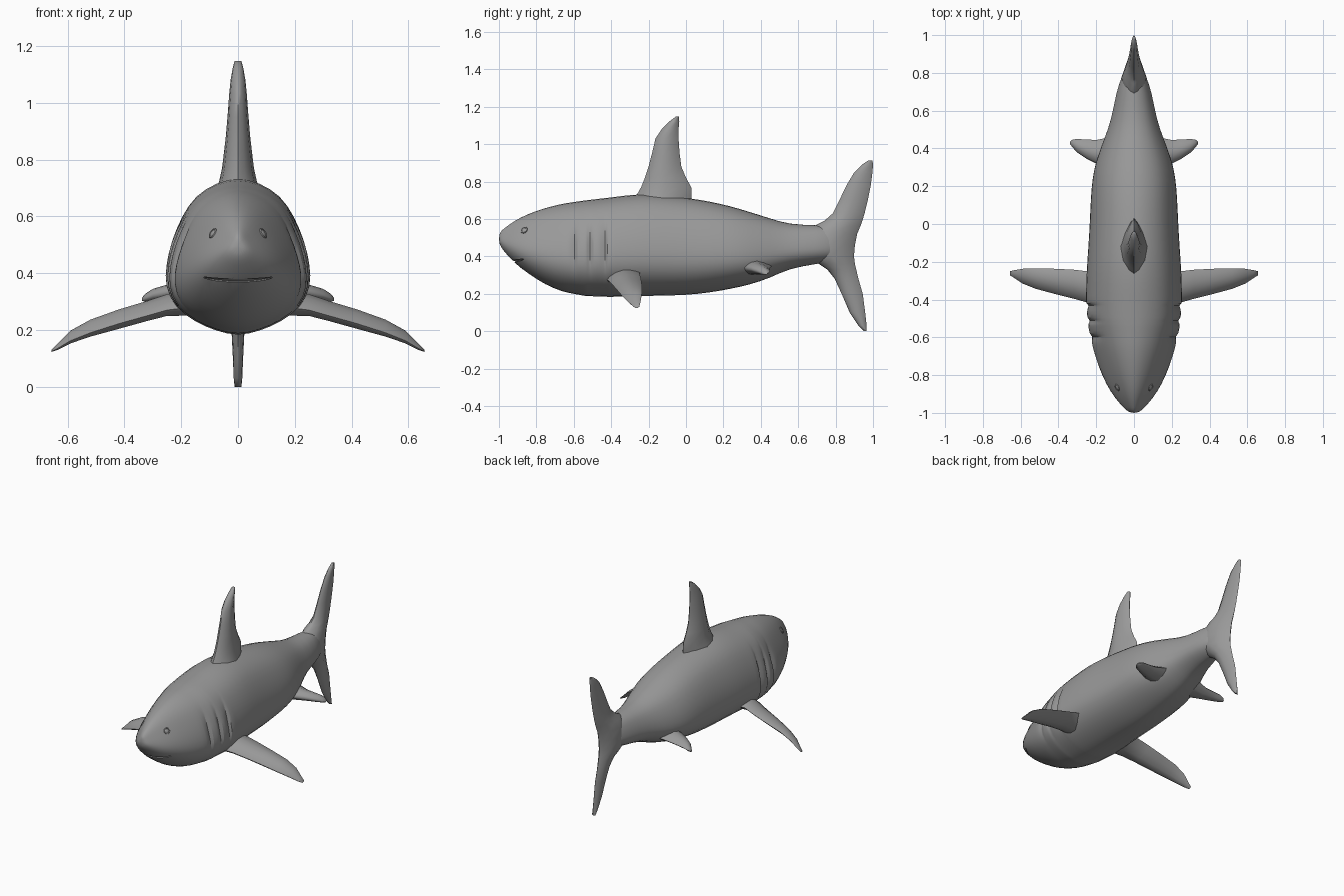
import bpy, bmesh, math
from mathutils import Vector

if "Cube" in bpy.data.objects:
    bpy.data.objects.remove(bpy.data.objects["Cube"])

# skin colour
GREY = bpy.data.materials.new("grey_skin")
GREY.diffuse_color = (.32, .32, .32, 1)
GREY.use_nodes = True
GREY.node_tree.nodes["Principled BSDF"].inputs["Base Color"].default_value = GREY.diffuse_color


def smooth(ob, angle=60):
    bpy.ops.object.select_all(action='DESELECT')
    ob.select_set(True)
    bpy.context.view_layer.objects.active = ob
    bpy.ops.object.shade_smooth_by_angle(angle=math.radians(angle))
    if not ob.data.materials:
        ob.data.materials.append(GREY)


def loft(name, rings, angle=60):
    """Skin a list of equal-length vertex rings and cap both ends."""
    bm = bmesh.new()
    vs = [[bm.verts.new(p) for p in r] for r in rings]
    n = len(rings[0])
    for a, b in zip(vs, vs[1:]):
        for i in range(n):
            j = (i + 1) % n
            bm.faces.new((a[i], a[j], b[j], b[i]))
    bm.faces.new(vs[0])
    bm.faces.new(vs[-1])
    bmesh.ops.recalc_face_normals(bm, faces=bm.faces)
    me = bpy.data.meshes.new(name)
    bm.to_mesh(me)
    bm.free()
    ob = bpy.data.objects.new(name, me)
    bpy.context.collection.objects.link(ob)
    smooth(ob, angle)
    return ob


def lens(y0, y1, h):
    """Aerofoil section as (chord position, thickness offset) pairs."""
    half = [(0.07, .4), (.25, .85), (.5, 1), (.75, .65), (.93, .25)]
    pts = [(0, 0)] + half + [(1, 0)] + [(c, -t) for c, t in reversed(half)]
    return [(y0 + (y1 - y0) * c, h * t) for c, t in pts]


def upright_fin(name, secs):
    # sections: z, front y, rear y, half thickness
    return loft(name, [[(t, y, z) for y, t in lens(y0, y1, h)] for z, y0, y1, h in secs])


def side_fin(name, secs):
    # sections: x, front y, rear y, front z, rear z, half thickness
    for s, side in ((-1, "left"), (1, "right")):
        rings = []
        for x, y0, y1, z0, z1, h in secs:
            rings.append([(s * x, y, z0 + (z1 - z0) * (y - y0) / (y1 - y0) + t)
                          for y, t in lens(y0, y1, h)])
        loft(f"{name}_{side}", rings)


# body: half cross-sections (width ratio, height ratio) for trunk and head
TRUNK = [(0, 1.01), (.3, .98), (.6, .895), (.79, .76), (.93, .6), (.99, .46),
         (1.01, .32), (.88, .18), (.6, .08), (.3, .02), (0, -.015)]
HEAD = [(0, 1.01), (.22, .97), (.42, .885), (.6, .76), (.79, .62), (.94, .48),
        (1.01, .34), (.93, .2), (.69, .085), (.35, .01), (0, -.01)]
# stations: y, half width, bottom z, top z
STATIONS = [(-1, .018, .472, .518), (-.985, .043, .443, .54), (-.96, .067, .413, .559),
            (-.92, .103, .368, .589), (-.85, .149, .313, .626), (-.75, .192, .248, .661),
            (-.66, .22, .213, .682), (-.54, .243, .19, .699), (-.4, .255, .185, .715),
            (-.25, .252, .19, .735), (-.12, .242, .192, .728), (0, .235, .195, .713),
            (.12, .23, .207, .695), (.24, .222, .228, .668), (.34, .2, .25, .637),
            (.45, .158, .285, .603), (.55, .12, .337, .57), (.7, .094, .36, .567),
            (.78, .066, .375, .56), (.855, .022, .41, .52)]
GILLS = (-.595, -.51, -.43)


def station(y):
    for a, b in zip(STATIONS, STATIONS[1:]):
        if a[0] <= y <= b[0]:
            f = (y - a[0]) / (b[0] - a[0])
            return [p + (q - p) * f for p, q in zip(a, b)]


ys = [s[0] for s in STATIONS]
for g in GILLS:
    ys += [g - .02, g, g + .008]
rings = []
for y in sorted(ys):
    _, w, z0, z1 = station(y)
    f = min(1, max(0, (y + .9) / .4))
    half = []
    for i, (h, t) in enumerate(zip(HEAD, TRUNK)):
        x = w * (h[0] + (t[0] - h[0]) * f)
        if 4 <= i <= 6:
            if y in GILLS:
                x -= .022 if i < 6 else .012
            elif any(abs(y - g - .008) < 1e-4 for g in GILLS):
                x += .004
        half.append((x, z0 + (z1 - z0) * (h[1] + (t[1] - h[1]) * f)))
    rings.append([(x, y, z) for x, z in half] + [(-x, y, z) for x, z in half[-2:0:-1]])
body = loft("body", rings)
sub = body.modifiers.new("rounding", 'SUBSURF')
sub.levels = sub.render_levels = 1
bpy.ops.object.modifier_apply(modifier="rounding")

# eyes: flattened balls in raised lids, seated on the skin
bpy.context.view_layer.update()
for s, side in ((-1, "left"), (1, "right")):
    _, loc, nor, _ = body.closest_point_on_mesh(Vector((s * .088, -.865, .54)))
    rot = nor.to_track_quat('Z', 'Y').to_euler()
    bpy.ops.mesh.primitive_uv_sphere_add(segments=12, ring_count=8, radius=.014,
                                         location=loc, rotation=rot)
    eye = bpy.context.object
    eye.name = f"eye_{side}"
    eye.scale = (1, 1, .35)
    smooth(eye)
    bpy.ops.mesh.primitive_torus_add(major_segments=16, minor_segments=6, major_radius=.016,
                                     minor_radius=.004, location=loc, rotation=rot)
    bpy.context.object.name = f"eyelid_{side}"
    smooth(bpy.context.object)

# mouth: a thin smile-shaped groove cut into the snout
mouth = []
for i in range(-6, 7):
    x = .02 * i
    y, z, h = -.93 + 5 * x * x, .372 + .9 * x * x, .008 * (1 - (i / 7) ** 2)
    mouth.append([(x, y - .06, z), (x, y, z + h), (x, y + .02, z), (x, y, z - h)])
cutter = loft("mouth_cutter", mouth)
cutter.hide_render = True
cut = body.modifiers.new("mouth", 'BOOLEAN')
cut.operation = 'DIFFERENCE'
cut.object = cutter
bpy.context.view_layer.objects.active = body
bpy.ops.object.modifier_apply(modifier="mouth")
bpy.data.objects.remove(cutter)
smooth(body, 35)

# dorsal fin, flaring into the back
upright_fin("dorsal_fin", [
    (.67, -.29, .03, .085), (.725, -.265, .03, .066), (.77, -.24, .028, .056),
    (.82, -.22, 0, .05), (.88, -.2, -.025, .043), (.95, -.182, -.034, .037),
    (1.03, -.163, -.04, .031), (1.08, -.13, -.04, .026),
    (1.12, -.09, -.036, .019), (1.147, -.055, -.038, .012)])

# tail fin, both lobes in one blade
upright_fin("tail_fin", [
    (0, .95, .964, .012), (.03, .922, .966, .015), (.1, .875, .958, .018),
    (.2, .832, .945, .023), (.28, .795, .922, .03), (.33, .755, .91, .04),
    (.36, .71, .903, .052), (.40, .66, .898, .064), (.46, .64, .903, .068),
    (.52, .65, .915, .063), (.565, .69, .934, .05), (.59, .74, .943, .041),
    (.63, .785, .955, .032), (.7, .82, .972, .026), (.78, .858, .988, .021),
    (.85, .9, .997, .017), (.89, .94, 1, .013), (.913, .975, .997, .008)])

# paired fins
side_fin("pectoral_fin", [
    (.17, -.43, -.235, .28, .315, .045), (.25, -.415, -.25, .27, .31, .036),
    (.32, -.395, -.242, .25, .288, .033), (.42, -.37, -.237, .222, .258, .032),
    (.52, -.343, -.235, .19, .228, .027), (.59, -.315, -.237, .162, .192, .02),
    (.635, -.285, -.245, .135, .148, .01), (.656, -.272, -.25, .125, .13, .004)])
side_fin("pelvic_fin", [
    (.12, .28, .46, .34, .35, .045), (.2, .32, .445, .338, .335, .034),
    (.25, .345, .447, .333, .33, .028), (.3, .378, .45, .322, .325, .021),
    (.325, .405, .447, .312, .316, .014), (.338, .422, .437, .306, .31, .006)])
